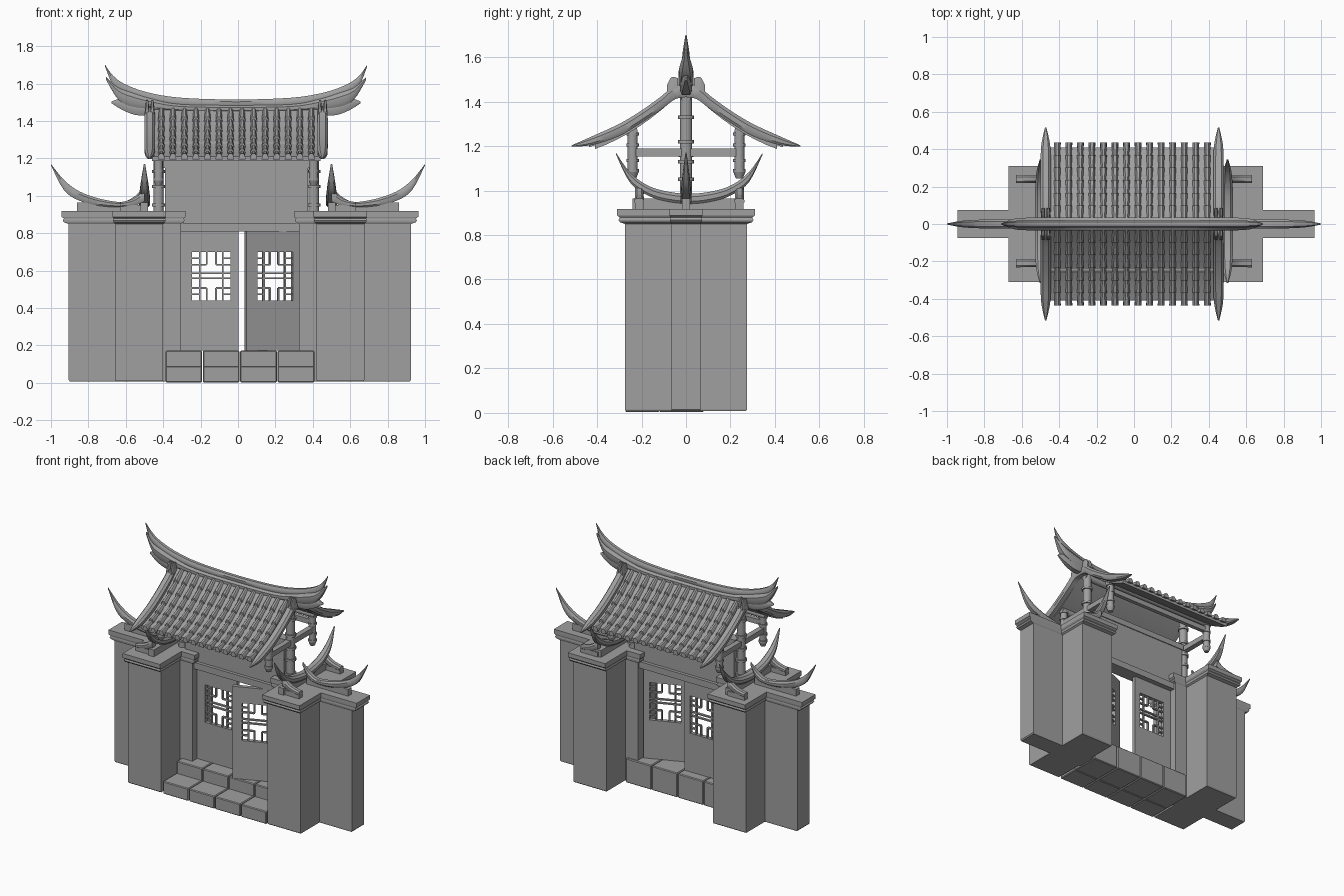
import bpy, bmesh, math
from mathutils import Matrix, Vector

if "Cube" in bpy.data.objects:
    bpy.data.objects.remove(bpy.data.objects["Cube"])

stone = bpy.data.materials.new("grey stone")
stone.diffuse_color = (0.35, 0.35, 0.35, 1)
stone.use_nodes = True
stone.node_tree.nodes["Principled BSDF"].inputs["Base Color"].default_value = stone.diffuse_color

RECT = [(-1, 0), (1, 0), (1, 1), (-1, 1)]
ARCH = [(-1, 0), (1, 0), (.85, .6), (.4, 1), (-.4, 1), (-.85, .6)]
RIDGE = [(-.7, 0), (.7, 0), (1, .25), (1, .7), (.55, 1), (-.55, 1), (-1, .7), (-1, .25)]


def finish(bm, name, smooth=False):
    bmesh.ops.recalc_face_normals(bm, faces=bm.faces)
    me = bpy.data.meshes.new(name)
    bm.to_mesh(me)
    bm.free()
    me.materials.append(stone)
    ob = bpy.data.objects.new(name, me)
    bpy.context.collection.objects.link(ob)
    if smooth:
        bpy.ops.object.select_all(action='DESELECT')
        ob.select_set(True)
        bpy.context.view_layer.objects.active = ob
        bpy.ops.object.shade_smooth_by_angle(angle=math.radians(35))
    return ob


def skin(bm, rings):
    vs = [[bm.verts.new(p) for p in r] for r in rings]
    n = len(vs[0])
    for a, b in zip(vs, vs[1:]):
        for i in range(n):
            bm.faces.new((a[i], a[(i + 1) % n], b[(i + 1) % n], b[i]))
    bm.faces.new(vs[0])
    bm.faces.new(vs[-1])


def box(bm, x0, x1, y0, y1, z0, z1):
    skin(bm, [[(x0, y0, z), (x1, y0, z), (x1, y1, z), (x0, y1, z)] for z in (z0, z1)])


def cyl(bm, c, r, length, axis='Z', r2=None, seg=14):
    rot = {'Z': Matrix(), 'X': Matrix.Rotation(math.pi / 2, 4, 'Y')}[axis]
    bmesh.ops.create_cone(bm, cap_ends=True, segments=seg, radius1=r, radius2=r if r2 is None else r2,
                          depth=length, matrix=Matrix.Translation(c) @ rot)


def dense(rows, k=4):
    # spline through rows of (along, low, high, half thickness)
    R = [Vector(r) for r in rows]
    out = []
    for i in range(len(R) - 1):
        p0, p1, p2, p3 = R[max(i - 1, 0)], R[i], R[i + 1], R[min(i + 2, len(R) - 1)]
        for j in range(k):
            t = j / k
            out.append(.5 * (2 * p1 + (p2 - p0) * t + (2 * p0 - 5 * p1 + 4 * p2 - p3) * t * t
                             + (3 * p1 - p0 - 3 * p2 + p3) * t ** 3))
    return out + [R[-1]]


def both(rows):
    return [(-r[0],) + r[1:] for r in rows[:0:-1]] + rows


def loft(bm, rows, axis='x', side=1, shift=0, across=0, sect=RECT, k=4):
    rings = []
    for a, lo, hi, t in (dense(rows, k) if k > 1 else rows):
        a = a * side + shift
        ring = []
        for u, v in sect:
            z, w = lo + v * (hi - lo), across + u * t
            ring.append((a, w, z) if axis == 'x' else (w, a, z))
        rings.append(ring)
    skin(bm, rings)


# Cross-shaped pillars with moulded caps
def footprint(o, s):
    xo, x1, x0, xi = .915 + o, .665 + .4 * o, .41 - .4 * o, .315 - .6 * o
    ya, yb = .066 + .2 * o, .275 + .9 * o
    h = [(xi, ya), (x0, ya), (x0, yb), (x1, yb), (x1, ya), (xo, ya)]
    pts = h + [(x, -y) for x, y in reversed(h)]
    return [(.01 + s * x, y) for x, y in pts]


for s, nm in ((-1, "left"), (1, "right")):
    bm = bmesh.new()
    steps = [(.008, -.006), (.016, 0), (.85, 0), (.858, .025), (.868, .032), (.878, .026),
             (.882, .03), (.888, .04), (.918, .04)]
    skin(bm, [[(x, y, z) for x, y in footprint(o, s)] for z, o in steps])
    finish(bm, nm + "_pillar")

# Steps made of separate stone blocks
bm = bmesh.new()
w = .8 / 4
for i in range(4):
    x = -.39 + i * w
    box(bm, x + .002, x + w - .002, -.272, -.12, .003, .09)
    box(bm, x + .002, x + w - .002, -.12, .08, .003, .172)
bmesh.ops.bevel(bm, geom=bm.edges[:], offset=.005, segments=1, affect='EDGES')
finish(bm, "stone_steps")


# Door leaves with lattice windows
def door(name, hinge, s, angle, w0):
    bm = bmesh.new()
    W, H0, H1, d = .307, .172, .812, .014
    ww, z0, z1 = .205, .44, .70
    box(bm, 0, w0, -d, d, H0, H1)
    box(bm, w0 + ww, W, -d, d, H0, H1)
    box(bm, w0, w0 + ww, -d, d, H0, z0)
    box(bm, w0, w0 + ww, -d, d, z1, H1)
    b, e = .0045, .008

    def vbar(u, f0, f1):
        box(bm, w0 + u * ww - b, w0 + u * ww + b, -e, e, z0 + f0 * .26, z0 + f1 * .26)

    def hbar(f, u0, u1):
        box(bm, w0 + u0 * ww, w0 + u1 * ww, -e, e, z0 + f * .26 - b, z0 + f * .26 + b)

    for u in (.2, .8):
        vbar(u, .2, .8)
    for u in (.38, .62):
        vbar(u, 0, .26)
        vbar(u, .74, 1)
    for f in (.46, .56):
        hbar(f, 0, 1)
    for f in (.26, .74):
        hbar(f, 0, .38)
        hbar(f, .62, 1)
    for u0, u1 in ((0, .22), (.78, 1)):
        hbar(.13, u0, u1)
        hbar(.87, u0, u1)
    for u in (.2, .8):
        vbar(u, 0, .2)
        vbar(u, .8, 1)
    bmesh.ops.transform(bm, verts=bm.verts, matrix=Matrix.Translation((hinge, 0, 0))
                        @ Matrix.Rotation(angle, 4, 'Z') @ Matrix.Diagonal((s, 1, 1, 1)))
    finish(bm, name)


door("left_door", -.305, 1, 0, .06)
door("right_door", .325, -1, math.radians(22), .04)

# Lintel and wall panel above the doors
bm = bmesh.new()
box(bm, -.305, .325, -.05, .05, .81, .855)
finish(bm, "lintel")
bm = bmesh.new()
box(bm, -.39, .375, -.028, .028, .85, 1.15)
box(bm, -.40, .385, -.034, .034, 1.15, 1.19)
finish(bm, "upper_wall")

# Posts, hanging posts and beams under the roof
bm = bmesh.new()
for s in (-1, 1):
    x = -.01 + s * .415
    cyl(bm, (x, 0, 1.18), .028, .54)
    for z in (.95, 1.05, 1.13, 1.22, 1.33):
        cyl(bm, (x, 0, z), .036, .016)
    box(bm, x - .018, x + .018, -.24, .24, 1.152, 1.188)
    for y in (-.24, .24):
        cyl(bm, (x, y, 1.175), .023, .19)
        cyl(bm, (x, y, 1.07), .016, .03, r2=.028)
        for z in (1.09, 1.135, 1.205, 1.255):
            cyl(bm, (x, y, z), .028, .014)
finish(bm, "roof_posts", True)
bm = bmesh.new()
for y, z in ((-.24, 1.27), (.24, 1.27), (0, 1.42)):
    cyl(bm, (-.01, y, z), .022, .88, 'X')
for y in (-.24, .24):
    box(bm, -.42, .40, y - .014, y + .014, 1.20, 1.235)
finish(bm, "roof_beams", True)


# Roof deck, tile rows and gable boards
def zroof(y):
    return 1.46 - .8125 * (y - .04) + .801 * (y - .04) * (y - .2)


deck, tiles, gable = bmesh.new(), bmesh.new(), bmesh.new()
for side in (-1, 1):
    rows = [(y, zroof(y) - .035, zroof(y) - .012, .45) for y in [.01 + .05 * i for i in range(9)]]
    loft(deck, rows, 'y', side, across=-.01, k=1)
    for c in range(14):
        for k in range(6):
            ya = .03 + k * .0675
            row = []
            for j, (t, h) in enumerate(((.014, .006), (.017, .012), (.019, .017))):
                y = ya + j * .0345
                row.append((y, zroof(y) - .018, zroof(y) + h - .004, t))
            loft(tiles, row, 'y', side, across=-.41 + c * .0617, sect=ARCH, k=1)
    for s in (-1, 1):
        x = -.01 + s * .462
        loft(gable, [(0, 1.42, 1.465, .02), (.05, 1.41, 1.475, .026), (.11, 1.365, 1.425, .028),
                     (.2, 1.305, 1.36, .028), (.3, 1.245, 1.30, .028), (.42, 1.205, 1.245, .024),
                     (.515, 1.197, 1.203, .004)], 'y', side, across=x, sect=RIDGE)
        for dx in (-.014, .014):
            loft(gable, [(.035, 1.43, 1.505, .011), (.065, 1.43, 1.51, .012), (.085, 1.41, 1.475, .01)],
                 'y', side, across=x + dx, sect=ARCH)
finish(deck, "roof_deck", True)
finish(tiles, "roof_tiles", True)
finish(gable, "gable_boards", True)

# Main ridge with swept, forked ends
bm = bmesh.new()
loft(bm, both([(0, 1.475, 1.515, .02), (.3, 1.48, 1.525, .02), (.48, 1.51, 1.555, .02),
               (.6, 1.55, 1.60, .018), (.66, 1.595, 1.645, .014), (.70, 1.69, 1.70, .003)]),
     shift=-.01, sect=RIDGE)
loft(bm, both([(0, 1.445, 1.485, .034), (.3, 1.45, 1.49, .034), (.45, 1.46, 1.52, .034),
               (.55, 1.475, 1.55, .034), (.63, 1.515, 1.58, .028), (.695, 1.62, 1.635, .005)]),
     shift=-.01, sect=RIDGE)
for s in (-1, 1):
    loft(bm, [(.42, 1.44, 1.49, .026), (.52, 1.43, 1.51, .026), (.6, 1.455, 1.525, .02),
              (.665, 1.495, 1.505, .005)], side=s, shift=-.01, sect=RIDGE)
finish(bm, "main_ridge", True)

# Curved ridges on the pillar tops
for s, nm in ((-1, "left"), (1, "right")):
    bm = bmesh.new()
    loft(bm, [(.50, 1.035, 1.05, .008), (.55, .96, 1.0, .02), (.62, .94, .968, .024),
              (.74, .945, .985, .024), (.85, .975, 1.025, .022), (.93, 1.03, 1.085, .016),
              (1.0, 1.163, 1.17, .003)], side=s, sect=RIDGE)
    x0, x1 = sorted((s * .54, s * .86))
    box(bm, x0, x1, -.018, .018, .91, .965)
    finish(bm, nm + "_outer_ridge", True)
    bm = bmesh.new()
    loft(bm, both([(0, .94, .985, .03), (.12, .955, 1.0, .03), (.2, .985, 1.03, .027),
                   (.27, 1.04, 1.085, .02), (.33, 1.163, 1.17, .004)]),
         'y', shift=.015, across=s * .5, sect=RIDGE)
    box(bm, s * .5 - .02, s * .5 + .02, -.24, .25, .91, .965)
    # short side spurs
    for y in (-.21, .24):
        x0, x1 = sorted((s * .5, s * .63))
        box(bm, x0, x1, y - .018, y + .018, .91, .95)
        loft(bm, [(.5, .97, 1.03, .02), (.56, .945, .985, .02), (.63, .94, .965, .022)],
             side=s, across=y, sect=RIDGE)
    finish(bm, nm + "_cross_ridge", True)
